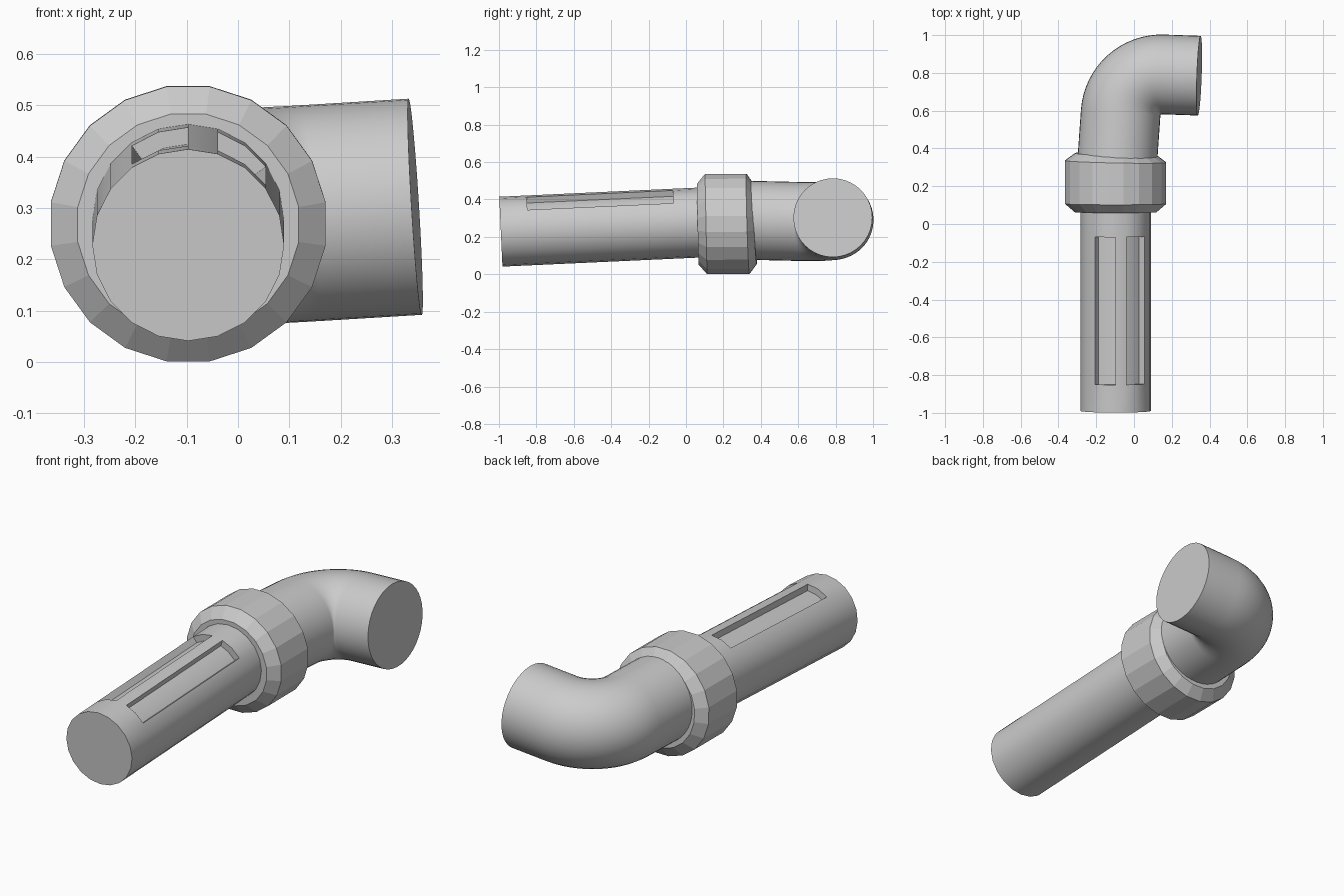
import bpy, bmesh
from math import pi, sin, cos, atan2
from mathutils import Vector

if "Cube" in bpy.data.objects:
    bpy.data.objects.remove(bpy.data.objects["Cube"])

UP = Vector((0, 0, 1))


def add_ring(bm, centre, axis, radius, sides, phase=0.0):
    """Circle of vertices square to the axis, starting at the top."""
    axis = Vector(axis).normalized()
    side = axis.cross(UP).normalized()
    top = side.cross(axis)
    angles = [2 * pi * (i + phase) / sides for i in range(sides)]
    return [bm.verts.new(Vector(centre) + radius * (side * sin(a) + top * cos(a)))
            for a in angles]


def loft(bm, rings):
    """Skin the rings, cap both ends, return the face bands."""
    n = len(rings[0])
    bands = [[bm.faces.new((a[i], a[(i + 1) % n], b[(i + 1) % n], b[i]))
              for i in range(n)] for a, b in zip(rings, rings[1:])]
    bm.faces.new(rings[0])
    bm.faces.new(rings[-1])
    return bands


def finish(bm, name, smooth):
    bmesh.ops.recalc_face_normals(bm, faces=bm.faces[:])
    mesh = bpy.data.meshes.new(name)
    bm.to_mesh(mesh)
    bm.free()
    obj = bpy.data.objects.new(name, mesh)
    bpy.context.collection.objects.link(obj)
    if smooth:
        bpy.ops.object.select_all(action='DESELECT')
        obj.select_set(True)
        bpy.context.view_layer.objects.active = obj
        bpy.ops.object.shade_smooth_by_angle(angle=pi / 6)
    return obj


# Long straight tube, slightly tilted upward, with two sunken slots on top
TILT = 0.046
axis = Vector((0, 1, TILT)).normalized()
start = Vector((-0.097, -0.99, 0.228))
SIDES, R_TUBE, SLOT_DEPTH = 20, 0.187, 0.033
bm = bmesh.new()
rings = [add_ring(bm, start + axis * d, axis, R_TUBE, SIDES)
         for d in (0, 0.147, 0.929, 1.25)]
slot_band = loft(bm, rings)[1]
for pair in ((18, 19), (1, 2)):
    faces = [slot_band[i] for i in pair]
    new = bmesh.ops.extrude_face_region(bm, geom=faces)["geom"]
    old = [f for f in faces if f.is_valid]
    if old:
        bmesh.ops.delete(bm, geom=old, context='FACES')
    for v in new:
        if isinstance(v, bmesh.types.BMVert):
            rel = v.co - start
            foot = start + axis * rel.dot(axis)
            v.co += (foot - v.co).normalized() * SLOT_DEPTH
finish(bm, "slotted_tube", True)

# Faceted collar with chamfered rims
bm = bmesh.new()
profile = [
    ((-0.097, 0.062, 0.268), (0, 1, 0.02), 0.218),
    ((-0.097, 0.107, 0.269), (0, 1, 0.02), 0.271),
    ((-0.097, 0.331, 0.270), (0.02, 1, 0.03), 0.271),
    ((-0.095, 0.369, 0.271), (0.03, 1, 0.045), 0.218),
]
loft(bm, [add_ring(bm, c, a, r, 20, 0.5) for c, a, r in profile])
finish(bm, "collar", False)

# Elbow pipe: straight, tight bend, straight, in a slightly leaning plane
BEND, R_ELBOW = 0.217, 0.211
centre = (0.146, 0.575)
a0, a1 = pi - 0.07, pi / 2 - 0.035


def on_plane(x, y):
    return Vector((x, y, 0.288 + 0.06 * (x + 0.085) - 0.027 * (y - 0.37)))


STEPS = 16
path = []
for i in range(STEPS + 1):
    a = a0 + (a1 - a0) * i / STEPS
    p = (centre[0] + BEND * cos(a), centre[1] + BEND * sin(a))
    heading = (sin(a), -cos(a))
    path.append((p, heading))


def slide(entry, dist):
    p, h = entry
    return ((p[0] + h[0] * dist, p[1] + h[1] * dist), h)


path = [slide(path[0], -0.27)] + path + [slide(path[-1], 0.192)]
bm = bmesh.new()
rings = []
for p, h in path:
    c = on_plane(*p)
    direction = on_plane(p[0] + h[0], p[1] + h[1]) - c
    rings.append(add_ring(bm, c, direction, R_ELBOW, 40))
loft(bm, rings)
finish(bm, "elbow_pipe", True)
